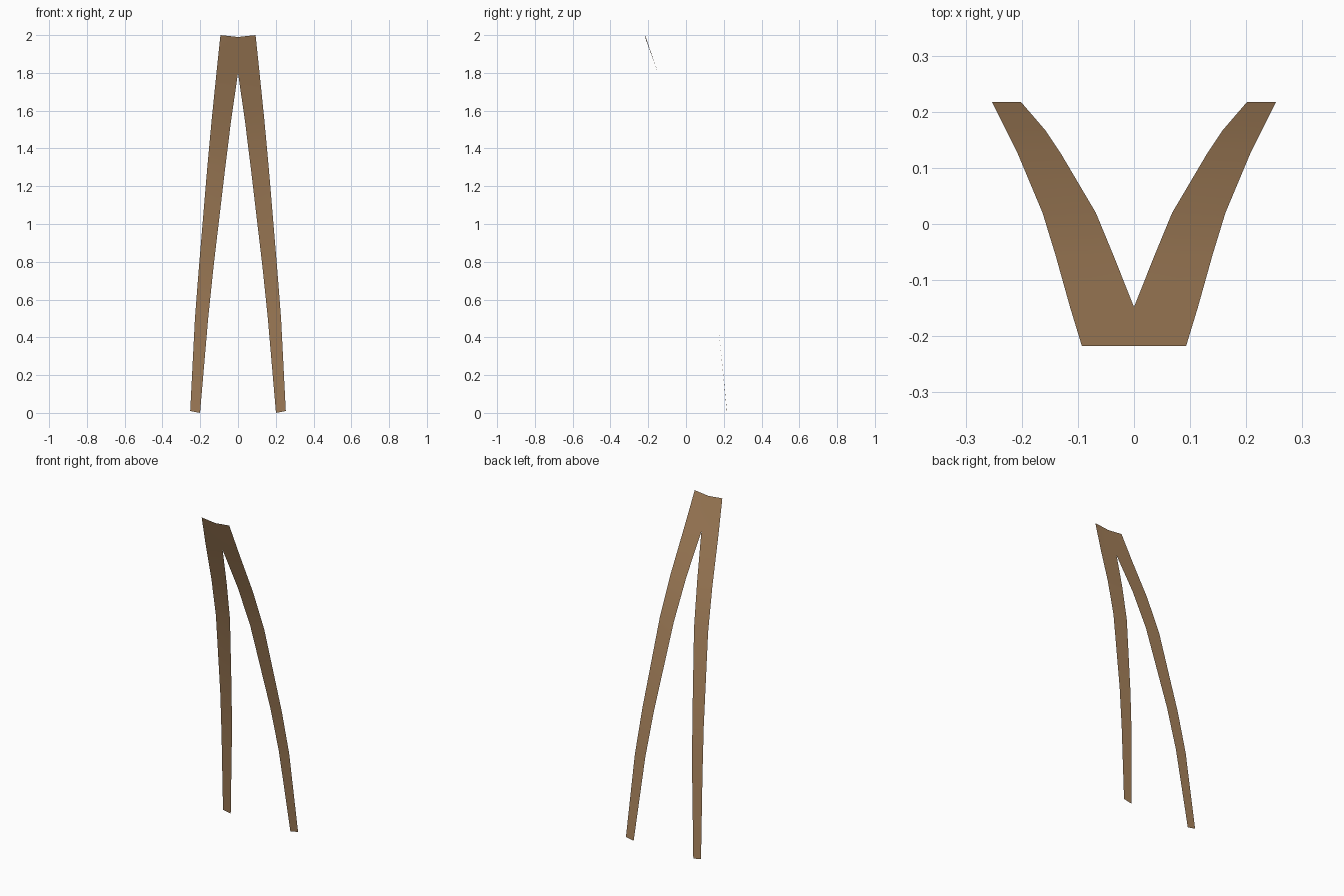
import bpy
import bmesh
import math

cube = bpy.data.objects.get("Cube")
if cube:
    bpy.data.objects.remove(cube, do_unlink=True)

# Brown strap colour
brown = bpy.data.materials.new("warm brown")
brown.use_nodes = True
color = (0.38, 0.22, 0.105, 1.0)
brown.diffuse_color = color
bsdf = brown.node_tree.nodes["Principled BSDF"]
bsdf.inputs["Base Color"].default_value = color
bsdf.inputs["Roughness"].default_value = 0.8

# Rows down the strip: y, z, inner x, outer x
rows = [
    (-0.217, 1.995, 0.0, 0.093),
    (-0.148, 1.80, 0.0, 0.114),
    (-0.055, 1.545, 0.037, 0.140),
    (0.020, 1.295, 0.068, 0.163),
    (0.125, 0.77, 0.130, 0.207),
    (0.167, 0.50, 0.158, 0.228),
    (0.217, 0.005, 0.201, 0.253),
]

# Left half of the forked strip: a single curved sheet
bm = bmesh.new()
pairs = []
for i, (y, z, inner, outer) in enumerate(rows):
    tilt = 0.005 if i in (0, len(rows) - 1) else 0.0   # ends are cut slightly askew
    pairs.append((bm.verts.new((inner, y, z - tilt)),
                  bm.verts.new((outer, y, z + tilt))))
for (a, b), (c, d) in zip(pairs, pairs[1:]):
    bm.faces.new((a, b, d, c))
bm.normal_update()
for f in bm.faces:
    if f.normal.y < 0:
        f.normal_flip()

mesh = bpy.data.meshes.new("forked_strap")
bm.to_mesh(mesh)
bm.free()
mesh.materials.append(brown)
strap = bpy.data.objects.new("forked_strap", mesh)
bpy.context.collection.objects.link(strap)

# Mirror into two legs joined at the top
mirror = strap.modifiers.new("Mirror", 'MIRROR')
mirror.use_clip = True
mirror.merge_threshold = 0.001

bpy.ops.object.select_all(action='DESELECT')
strap.select_set(True)
bpy.context.view_layer.objects.active = strap
bpy.ops.object.shade_smooth_by_angle(angle=math.radians(40))
